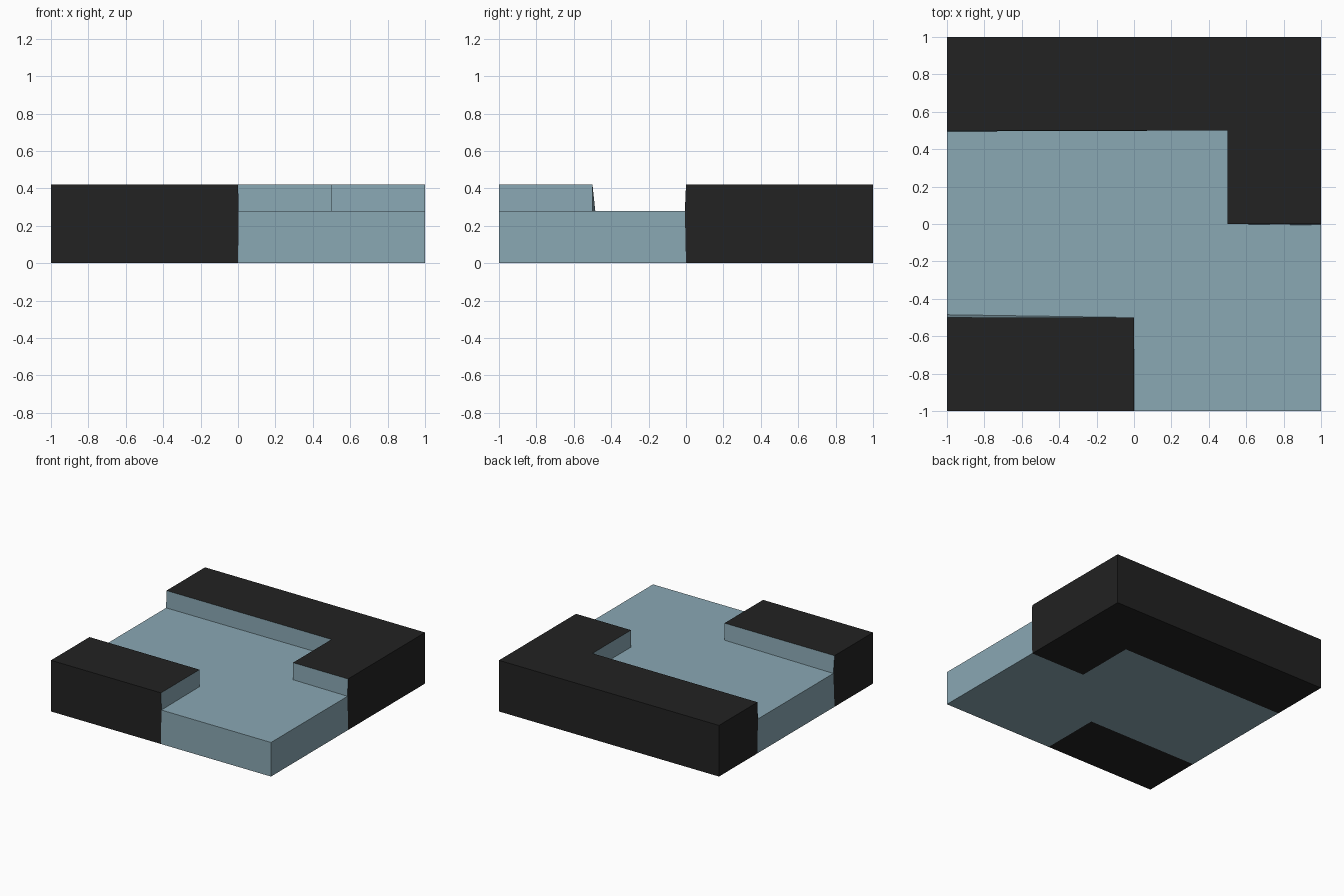
import bpy, bmesh

if "Cube" in bpy.data.objects:
    bpy.data.objects.remove(bpy.data.objects["Cube"])

FLOOR_Z, TOP_Z = 0.28, 0.42


def material(name, rgb):
    m = bpy.data.materials.new(name)
    m.diffuse_color = (*rgb, 1)
    m.use_nodes = True
    m.node_tree.nodes["Principled BSDF"].inputs["Base Color"].default_value = m.diffuse_color
    return m


BLACK = material("black", (0.016, 0.016, 0.016))
BLUE = material("grey blue", (0.255, 0.392, 0.456))

# Feet of the raised walls lean slightly onto the floor at the open edges
FOOT = {(-1, -0.5): (-1, -0.485), (-1, 0.5): (-1, 0.495),
        (1, 0): (1, -0.006), (0, -1): (0.004, -1)}


def is_outer(a, b):
    return any(a[i] == b[i] and abs(a[i]) == 1 for i in (0, 1))


def build(name, outline, raised):
    """Extrude a counter-clockwise outline; inner steps of raised parts are blue."""
    bm = bmesh.new()
    base = [bm.verts.new((*p, 0)) for p in outline]
    foot = [bm.verts.new((*FOOT.get(p, p), FLOOR_Z)) for p in outline]
    top = [bm.verts.new((*p, TOP_Z)) for p in outline] if raised else foot
    bm.faces.new(top)
    bm.faces.new(base[::-1])
    for i, p in enumerate(outline):
        j = (i + 1) % len(outline)
        outer = is_outer(p, outline[j])
        if outer:
            bm.faces.new((base[i], base[j], foot[j], foot[i]))
        if raised:
            f = bm.faces.new((foot[i], foot[j], top[j], top[i]))
            f.material_index = 0 if outer else 1
    mesh = bpy.data.meshes.new(name)
    bm.to_mesh(mesh)
    bm.free()
    for m in ((BLACK, BLUE) if raised else (BLUE,)):
        mesh.materials.append(m)
    bpy.context.collection.objects.link(bpy.data.objects.new(name, mesh))


# Sunken floor, with the path turning from the left edge to the front right
build("floor", [(-1, -0.5), (0, -0.5), (0, -1), (1, -1),
                (1, 0), (0.5, 0), (0.5, 0.5), (-1, 0.5)], False)
# Raised wall sections
build("front_left_wall", [(-1, -1), (0, -1), (0, -0.5), (-1, -0.5)], True)
build("back_corner_wall", [(1, 0), (1, 1), (-1, 1),
                           (-1, 0.5), (0.5, 0.5), (0.5, 0)], True)
